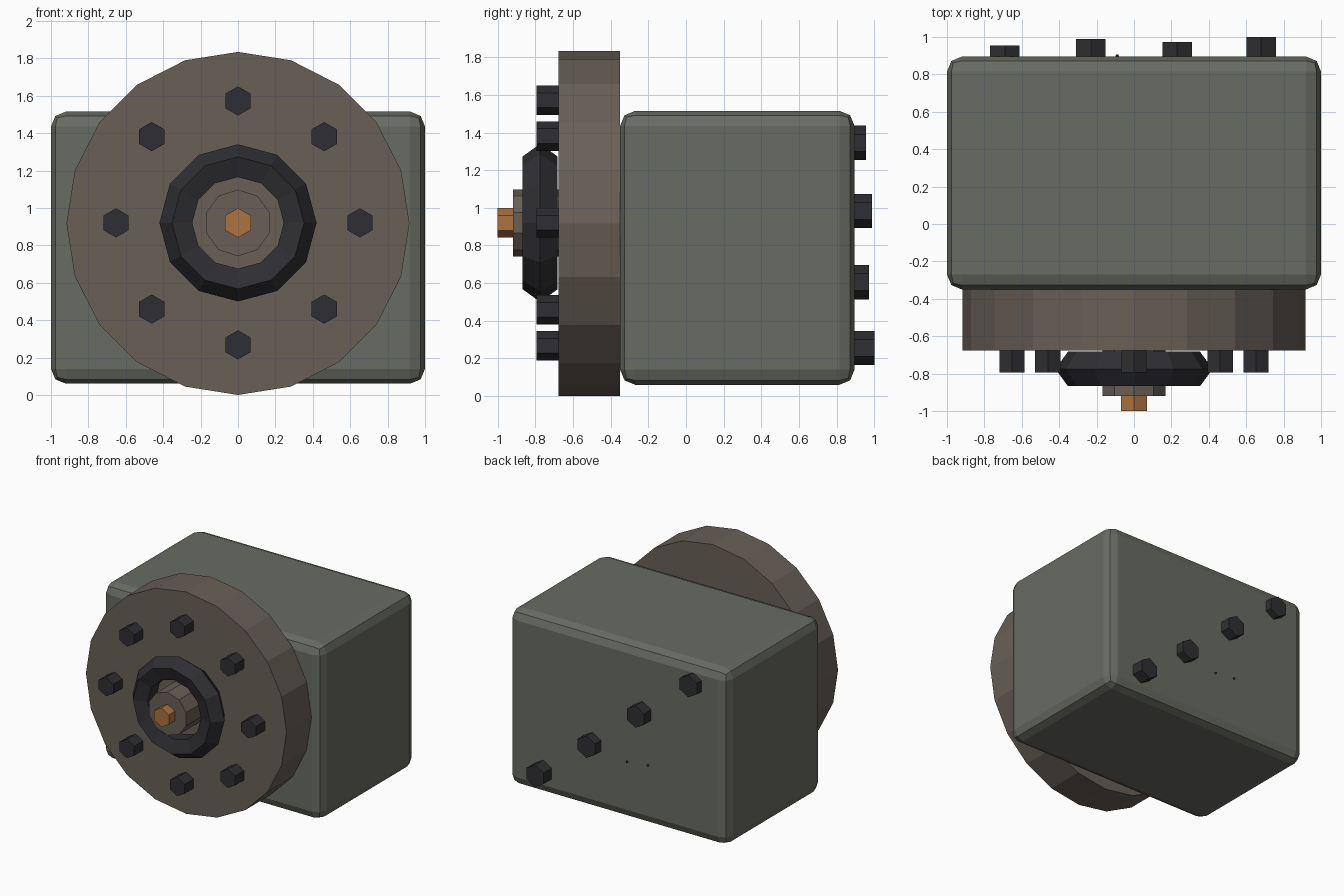
import bpy, bmesh
from math import sin, cos, tau

if "Cube" in bpy.data.objects:
    bpy.data.objects.remove(bpy.data.objects["Cube"])

CZ = 0.917  # height of the shared axis


def material(name, rgb):
    m = bpy.data.materials.new(name)
    m.diffuse_color = (*rgb, 1)
    m.use_nodes = True
    m.node_tree.nodes["Principled BSDF"].inputs["Base Color"].default_value = m.diffuse_color
    return m


HOUSING = material("housing_grey", (0.14, 0.15, 0.125))
FLANGE = material("flange_brown", (0.14, 0.115, 0.095))
DARK = material("dark_steel", (0.028, 0.028, 0.033))
COPPER = material("copper", (0.42, 0.17, 0.05))


def finish(name, bm, mat):
    bmesh.ops.recalc_face_normals(bm, faces=bm.faces)
    me = bpy.data.meshes.new(name)
    bm.to_mesh(me)
    bm.free()
    me.materials.append(mat)
    ob = bpy.data.objects.new(name, me)
    bpy.context.collection.objects.link(ob)
    return ob


def ring(bm, n, r, x, y, z):
    return [bm.verts.new((x + r * sin(tau * i / n), y, z + r * cos(tau * i / n)))
            for i in range(n)]


def bridge(bm, a, b):
    n = len(a)
    for i in range(n):
        j = (i + 1) % n
        bm.faces.new((a[i], a[j], b[j], b[i]))


def prism(name, n, r, x, z, y0, y1, mat, r1=None):
    """Capped n-sided prism along y, with a vertex pointing up."""
    bm = bmesh.new()
    a = ring(bm, n, r, x, y0, z)
    b = ring(bm, n, r if r1 is None else r1, x, y1, z)
    bridge(bm, a, b)
    bm.faces.new(a)
    bm.faces.new(b)
    return finish(name, bm, mat)


# Bevelled housing box
bm = bmesh.new()
bmesh.ops.create_cube(bm, size=1)
bmesh.ops.scale(bm, vec=(2.0, 1.245, 1.455), verts=bm.verts)
bmesh.ops.translate(bm, vec=(0, 0.2725, 0.7875), verts=bm.verts)
bmesh.ops.bevel(bm, geom=bm.edges[:], offset=0.08, segments=2,
                profile=0.5, affect='EDGES')
finish("housing", bm, HOUSING)

# Round front flange, shaft and copper tip
prism("flange", 20, CZ, 0, CZ, -0.676, -0.35, FLANGE)
prism("shaft", 10, 0.178, 0, CZ + 0.003, -0.92, -0.5, FLANGE)
prism("shaft_tip", 6, 0.079, 0, CZ + 0.003, -1.0, -0.85, COPPER)

# Seal ring around the shaft, five-sided section
bm = bmesh.new()
R, r = 0.323, 0.097
rings = [ring(bm, 12, R + r * cos(tau * k / 5), 0, -0.775 + r * sin(tau * k / 5), CZ + 0.003)
         for k in range(5)]
for k in range(5):
    bridge(bm, rings[k], rings[(k + 1) % 5])
finish("seal_ring", bm, DARK)

# Circle of flange bolts
for i in range(8):
    a = tau * i / 8
    prism(f"flange_bolt_{i + 1}", 6, 0.078, 0.652 * sin(a), CZ + 0.003 + 0.652 * cos(a),
          -0.793, -0.6, DARK)

# Diagonal row of rear bolts with differing heights
for i, (x, z, y) in enumerate([(-0.69, 1.345, 0.955), (-0.23, 0.983, 0.988),
                               (0.23, 0.605, 0.973), (0.68, 0.255, 1.0)]):
    prism(f"rear_bolt_{i + 1}", 6, 0.091, x, z, 0.8, y, DARK)

# Tiny rear pins that barely break the surface
for i, (x, z) in enumerate([(-0.09, 0.54), (-0.28, 0.56)]):
    prism(f"rear_pin_{i + 1}", 4, 0.018, x, z, 0.88, 0.907, DARK, 0.005)
